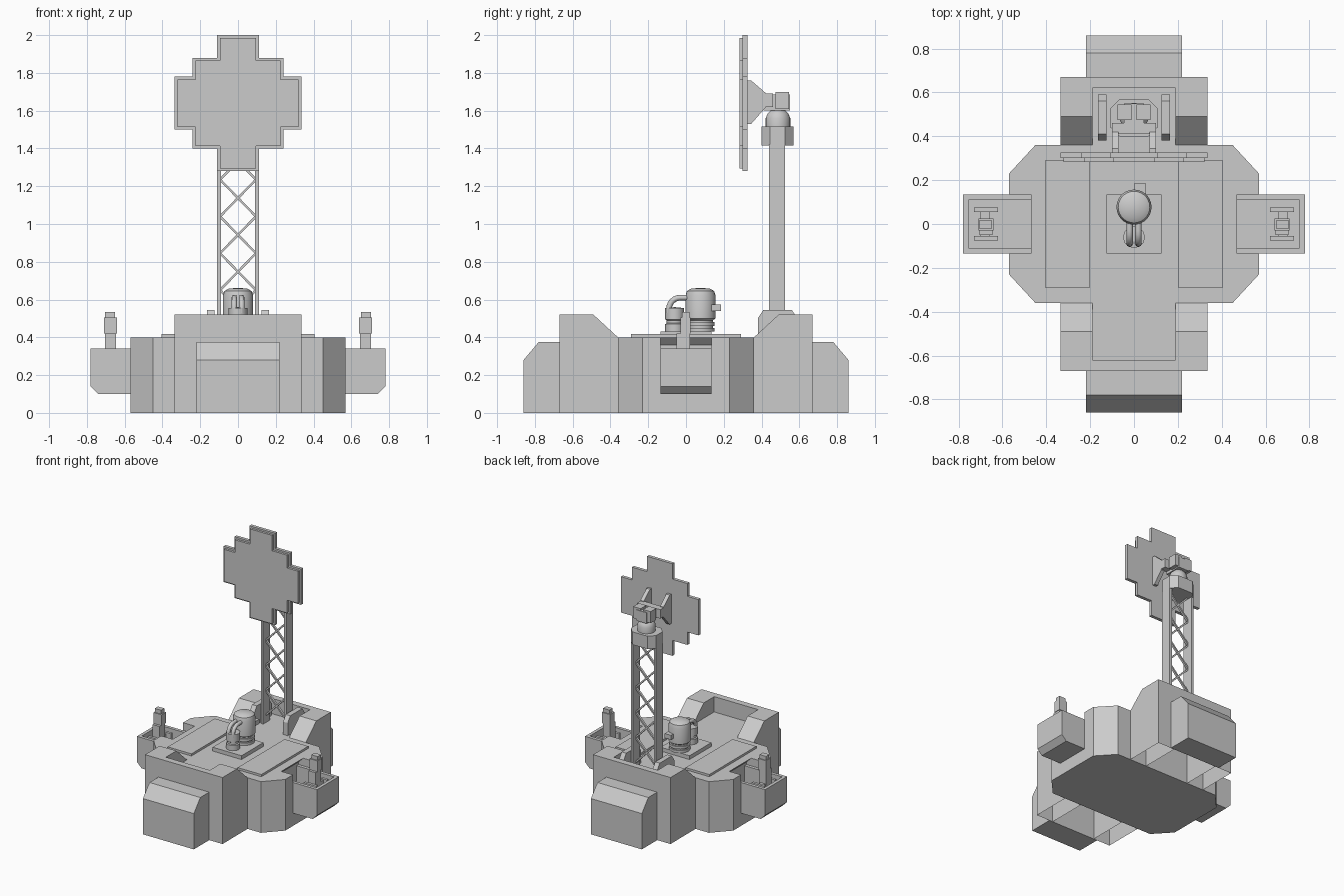
import bpy, bmesh, math
from mathutils import Vector

cube = bpy.data.objects.get("Cube")
if cube:
    bpy.data.objects.remove(cube)

grey = bpy.data.materials.new("plain_grey")
grey.use_nodes = True
GREY = (0.6, 0.6, 0.6, 1)
grey.diffuse_color = GREY
grey.node_tree.nodes["Principled BSDF"].inputs["Base Color"].default_value = GREY


def finish(name, bm, smooth=False):
    bmesh.ops.recalc_face_normals(bm, faces=bm.faces[:])
    mesh = bpy.data.meshes.new(name)
    bm.to_mesh(mesh)
    bm.free()
    return link(name, mesh, smooth)


def link(name, data, smooth=False):
    ob = bpy.data.objects.new(name, data)
    bpy.context.collection.objects.link(ob)
    data.materials.append(grey)
    if smooth:
        bpy.ops.object.select_all(action='DESELECT')
        ob.select_set(True)
        bpy.context.view_layer.objects.active = ob
        bpy.ops.object.shade_smooth_by_angle(angle=math.radians(35))
    return ob


def prism(name, pts, axis, a, b, open_bottom=False):
    """Extrude a 2D outline along an axis from a to b."""
    place = {'x': lambda p, t: (t, p[0], p[1]),
             'y': lambda p, t: (p[0], t, p[1]),
             'z': lambda p, t: (p[0], p[1], t)}[axis]
    bm = bmesh.new()
    lo = [bm.verts.new(place(p, a)) for p in pts]
    hi = [bm.verts.new(place(p, b)) for p in pts]
    bm.faces.new(lo)
    bm.faces.new(hi)
    for i in range(len(pts)):
        j = (i + 1) % len(pts)
        bm.faces.new((lo[i], lo[j], hi[j], hi[i]))
    bmesh.ops.recalc_face_normals(bm, faces=bm.faces[:])
    if open_bottom:
        low = [f for f in bm.faces if all(v.co.z < 0.001 for v in f.verts)]
        bmesh.ops.delete(bm, geom=low, context='FACES')
    return finish(name, bm)


def box(name, x0, x1, y0, y1, z0, z1):
    return prism(name, [(x0, y0), (x1, y0), (x1, y1), (x0, y1)], 'z', z0, z1)


def lathe(name, profile, x, y, steps=28):
    bm = bmesh.new()
    vs = [bm.verts.new((r, 0, z)) for r, z in profile]
    es = [bm.edges.new(e) for e in zip(vs, vs[1:])]
    bmesh.ops.spin(bm, geom=vs + es, cent=(0, 0, 0), axis=(0, 0, 1),
                   angle=math.tau, steps=steps)
    bmesh.ops.remove_doubles(bm, verts=bm.verts[:], dist=0.0005)
    bmesh.ops.translate(bm, verts=bm.verts[:], vec=(x, y, 0))
    return finish(name, bm, True)


def flip(pts, s):
    return [(s * u, v) for u, v in pts]


# Hull: full octagon below, notched octagon above where the pods enter
quarter = [(0.57, 0.23), (0.45, 0.36)]
octagon = quarter + flip(quarter[::-1], -1)
octagon += [(x, -y) for x, y in octagon[::-1]]
prism("hull_lower", octagon, 'z', 0, 0.16)
notch = [(0.57, -0.135), (0.43, -0.135), (0.43, 0.135), (0.57, 0.135)]
right_half = [(0.45, -0.36), (0.57, -0.23)] + notch + quarter
prism("hull_upper", right_half + [(-x, -y) for x, y in right_half], 'z', 0.16, 0.4)

# End blocks with a recess, and the sloped outer boxes
cheek = [(0.36, 0), (0.67, 0), (0.67, 0.52), (0.49, 0.52), (0.36, 0.4)]
recess = [(0.36, 0), (0.67, 0), (0.67, 0.52), (0.62, 0.52), (0.62, 0.4), (0.36, 0.4)]
outer = [(0.67, 0), (0.86, 0), (0.86, 0.28), (0.78, 0.375), (0.67, 0.375)]
for s, end in ((-1, "front"), (1, "back")):
    for k, side in ((-1, "right"), (1, "left")):
        prism(f"{end}_cheek_{side}", flip(cheek, s), 'x', k * 0.19, k * 0.335, True)
    prism(f"{end}_recess", flip(recess, s), 'x', -0.19, 0.19, True)
    prism(f"{end}_outer_box", flip(outer, s), 'x', -0.22, 0.22)

# Side pods: open trays with a small console inside, and deck plates
tray = [(0.5, 0.1), (0.74, 0.1), (0.78, 0.14), (0.78, 0.2), (0.43, 0.2), (0.43, 0.16), (0.5, 0.16)]
for s, side in ((-1, "right"), (1, "left")):
    prism(f"pod_floor_{side}", flip(tray, s), 'y', -0.135, 0.135)
    prism(f"pod_lip_{side}", flip([(0.43, 0.36), (0.47, 0.4), (0.43, 0.4)], s), 'y', -0.135, 0.135)
    box(f"pod_end_{side}", s * 0.755, s * 0.78, -0.135, 0.135, 0.2, 0.34)
    for k, end in ((-1, "front"), (1, "back")):
        box(f"pod_wall_{end}_{side}", s * 0.43, s * 0.755, k * 0.11, k * 0.135, 0.2, 0.34)
        box(f"console_rail_{end}_{side}", s * 0.62, s * 0.73, k * 0.055, k * 0.075, 0.2, 0.33)
    box(f"console_bar_{side}", s * 0.66, s * 0.7, -0.055, 0.055, 0.28, 0.32)
    box(f"console_post_{side}", s * 0.645, s * 0.705, -0.05, 0.02, 0.2, 0.42)
    box(f"console_head_{side}", s * 0.64, s * 0.71, -0.03, 0.025, 0.42, 0.505)
    box(f"console_cap_{side}", s * 0.65, s * 0.705, -0.022, 0.018, 0.505, 0.535)
    box(f"deck_plate_{side}", s * 0.2, s * 0.405, -0.29, 0.29, 0.4, 0.417)

# Central tank, filter and pipes on a pad
box("tank_pad", -0.125, 0.125, -0.135, 0.135, 0.4, 0.43)
lathe("tank", [(0, 0.43), (0.075, 0.43), (0.075, 0.45), (0.065, 0.45), (0.065, 0.46),
               (0.075, 0.46), (0.075, 0.48), (0.065, 0.48), (0.065, 0.49), (0.08, 0.5),
               (0.08, 0.62), (0.072, 0.645), (0.05, 0.658), (0, 0.662)], 0, 0.077)
lathe("filter", [(0, 0.43), (0.05, 0.43), (0.05, 0.47), (0.042, 0.475), (0.042, 0.49),
                 (0.05, 0.495), (0.05, 0.555), (0, 0.56)], 0, -0.06, 12)
box("tank_bracket", 0, 0.055, 0.13, 0.185, 0.54, 0.575)
for s, side in ((-1, "right"), (1, "left")):
    curve = bpy.data.curves.new(f"pipe_{side}", 'CURVE')
    curve.dimensions = '3D'
    curve.bevel_depth = 0.015
    curve.bevel_resolution = 2
    arc = [(-0.03 - 0.06 * math.cos(a * math.pi / 12), 0.55 + 0.06 * math.sin(a * math.pi / 12))
           for a in range(7)]
    path = [(-0.09, 0.53)] + arc + [(0.03, 0.61)]
    line = curve.splines.new('POLY')
    line.points.add(len(path) - 1)
    for p, (y, z) in zip(line.points, path):
        p.co = (s * 0.02, y, z, 1)
    link(f"pipe_{side}", curve)


# Lattice mast
def brace(name, x0, z0, x1, z1):
    d = Vector((x1 - x0, z1 - z0)).normalized() * 0.006
    n = (-d.y, d.x)
    pts = [(x0 + n[0], z0 + n[1]), (x1 + n[0], z1 + n[1]),
           (x1 - n[0], z1 - n[1]), (x0 - n[0], z0 - n[1])]
    prism(name, pts, 'y', 0.474, 0.491)


foot = [(0.38, 0.4), (0.38, 0.5), (0.41, 0.545), (0.56, 0.545), (0.59, 0.5), (0.59, 0.4)]
for s, side in ((-1, "right"), (1, "left")):
    box(f"mast_post_{side}", s * 0.09, s * 0.11, 0.44, 0.525, 0.4, 1.42)
    prism(f"mast_foot_{side}", foot, 'x', s * 0.125, s * 0.165)
    for i in range(5):
        z = 0.455 + 0.195 * i
        brace(f"mast_brace_{side}_{i + 1}", -s * 0.095, z, s * 0.095, z + 0.195)

# Mast head and turning joint
half = [(0.11, 0.445), (0.11, 0.525), (0.065, 0.57)]
collar = [(0.065, 0.4)] + half
prism("mast_collar", collar + flip(collar[::-1], -1), 'z', 1.415, 1.515)
lathe("turning_joint", [(0, 1.515), (0.065, 1.515), (0.065, 1.56), (0.055, 1.585),
                        (0.04, 1.6), (0, 1.605)], 0, 0.487)
box("joint_block", -0.045, 0.045, 0.41, 0.55, 1.6, 1.685)
box("yoke_bar", -0.1, 0.1, 0.41, 0.46, 1.62, 1.69)
arm = [(0.32, 1.53), (0.345, 1.53), (0.42, 1.615), (0.42, 1.695), (0.345, 1.76), (0.32, 1.76)]
for s, side in ((-1, "right"), (1, "left")):
    prism(f"yoke_arm_{side}", arm, 'x', s * 0.07, s * 0.1)
    box(f"joint_motor_{side}", s * 0.012, s * 0.075, 0.475, 0.545, 1.61, 1.7)


# Stepped dish panel
def stepped(inset):
    steps = [(0.335, 0.14), (0.24, 0.14), (0.24, 0.24), (0.11, 0.24), (0.11, 0.36)]
    shift = [(-1, -1)] * 5
    q = [(x + inset * i, z + inset * j) for (x, z), (i, j) in zip(steps, shift)]
    top = q + flip(q[::-1], -1)
    ring = top + [(x, -z) for x, z in top[::-1]]
    return [(x, z + 1.64) for x, z in ring]


prism("dish_backing", stepped(0), 'y', 0.3, 0.325)
prism("dish_face", stepped(0.014), 'y', 0.283, 0.3)
